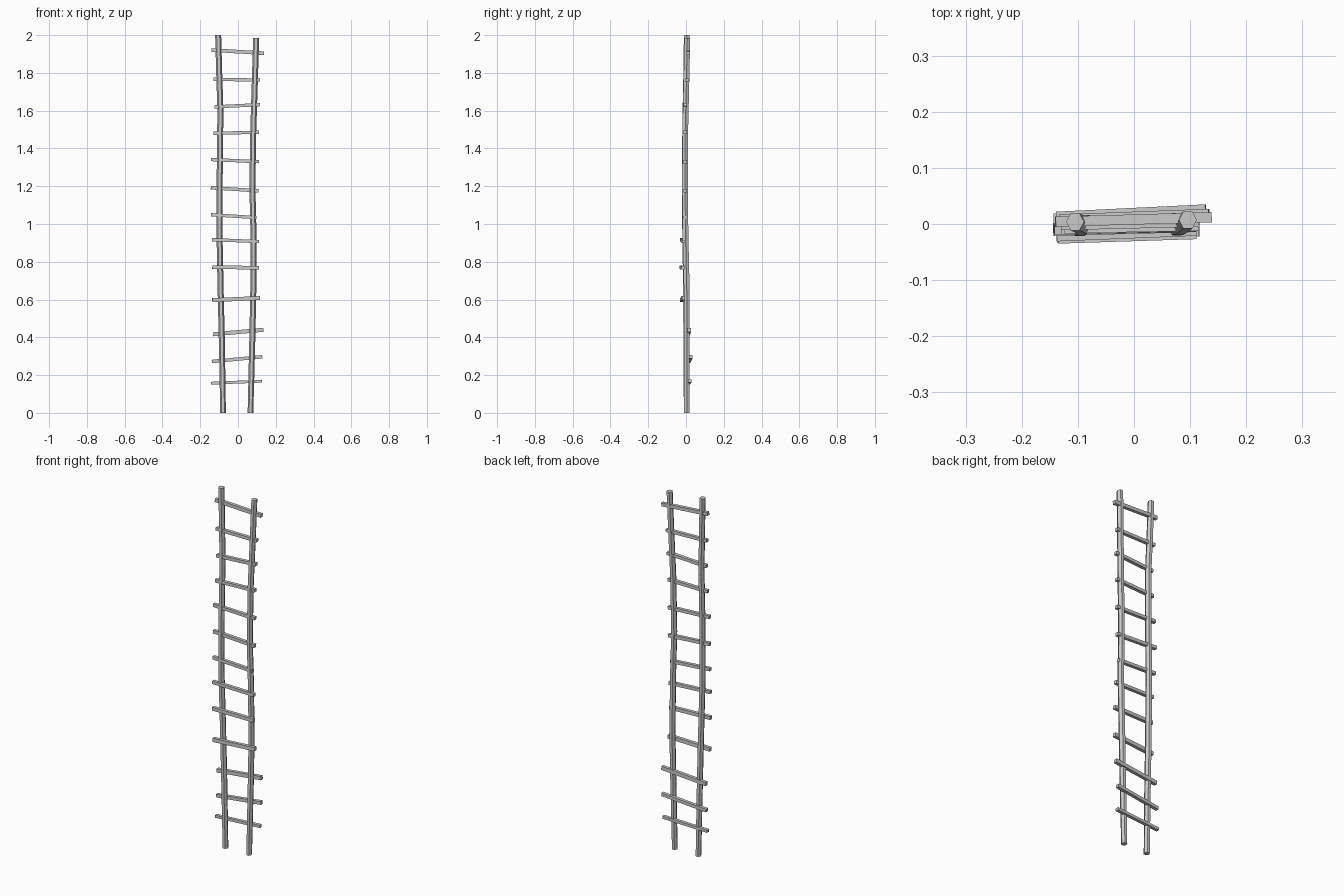
import bpy, bmesh, math
from mathutils import Vector


def make_object(name, bm):
    bmesh.ops.recalc_face_normals(bm, faces=bm.faces)
    mesh = bpy.data.meshes.new(name)
    bm.to_mesh(mesh)
    bm.free()
    obj = bpy.data.objects.new(name, mesh)
    bpy.context.collection.objects.link(obj)
    return obj


def make_rail(name, path, sides=6):
    """Hexagonal pole lofted along (x, y, z, radius) stations."""
    bm = bmesh.new()
    rings = []
    for x, y, z, r in path:
        rings.append([bm.verts.new((x + r * math.cos(math.tau * i / sides),
                                    y + 1.1 * r * math.sin(math.tau * i / sides), z))
                      for i in range(sides)])
    for a, b in zip(rings, rings[1:]):
        for i in range(sides):
            j = (i + 1) % sides
            bm.faces.new((a[i], a[j], b[j], b[i]))
    bm.faces.new(rings[0])
    bm.faces.new(rings[-1])
    return make_object(name, bm)


def make_rung(name, start, end, depth, height):
    """Square stick running from start to end."""
    start, end = Vector(start), Vector(end)
    axis = end - start
    bm = bmesh.new()
    bmesh.ops.create_cube(bm, size=1)
    bmesh.ops.scale(bm, vec=(axis.length, depth, height), verts=bm.verts)
    obj = make_object(name, bm)
    obj.location = (start + end) / 2
    obj.rotation_euler = (0, -math.asin(axis.z / axis.length), math.atan2(axis.y, axis.x))
    return obj


# Two slightly crooked rails
make_rail("left_rail", [
    (-0.079, 0.003, 0.00, 0.015), (-0.086, 0.001, 0.40, 0.016),
    (-0.092, 0.000, 0.65, 0.016), (-0.099, -0.005, 1.00, 0.016),
    (-0.096, -0.006, 1.35, 0.016), (-0.093, -0.003, 1.60, 0.016),
    (-0.099, 0.001, 1.78, 0.016), (-0.105, 0.004, 2.00, 0.016)])
make_rail("right_rail", [
    (0.066, 0.004, 0.00, 0.015), (0.076, 0.004, 0.40, 0.016),
    (0.081, 0.004, 0.65, 0.016), (0.082, -0.003, 0.95, 0.016),
    (0.076, -0.005, 1.20, 0.016), (0.081, -0.004, 1.50, 0.016),
    (0.089, 0.002, 1.75, 0.016), (0.096, 0.007, 1.985, 0.016)])

# Rungs: left x, left z, right x, right z, left y, right y, height
rungs = [
    (-0.143, 0.157, 0.126, 0.168, 0.010, 0.020, 0.015),
    (-0.138, 0.272, 0.128, 0.297, 0.013, 0.026, 0.018),
    (-0.132, 0.416, 0.134, 0.440, 0.008, 0.018, 0.021),
    (-0.136, 0.597, 0.116, 0.608, -0.023, -0.013, 0.021),
    (-0.136, 0.772, 0.111, 0.768, -0.026, -0.018, 0.019),
    (-0.138, 0.917, 0.111, 0.907, -0.022, -0.012, 0.017),
    (-0.143, 1.049, 0.097, 1.034, -0.012, -0.006, 0.017),
    (-0.144, 1.192, 0.108, 1.176, -0.007, -0.003, 0.018),
    (-0.142, 1.341, 0.110, 1.330, -0.010, -0.005, 0.017),
    (-0.130, 1.480, 0.110, 1.486, -0.010, -0.004, 0.017),
    (-0.124, 1.620, 0.116, 1.632, -0.008, -0.003, 0.017),
    (-0.130, 1.766, 0.116, 1.762, -0.002, 0.004, 0.017),
    (-0.140, 1.921, 0.138, 1.904, 0.004, 0.012, 0.019)]
for i, (xl, zl, xr, zr, yl, yr, h) in enumerate(rungs, 1):
    make_rung(f"rung_{i:02d}", (xl, yl, zl), (xr, yr, zr), 0.018, h)
